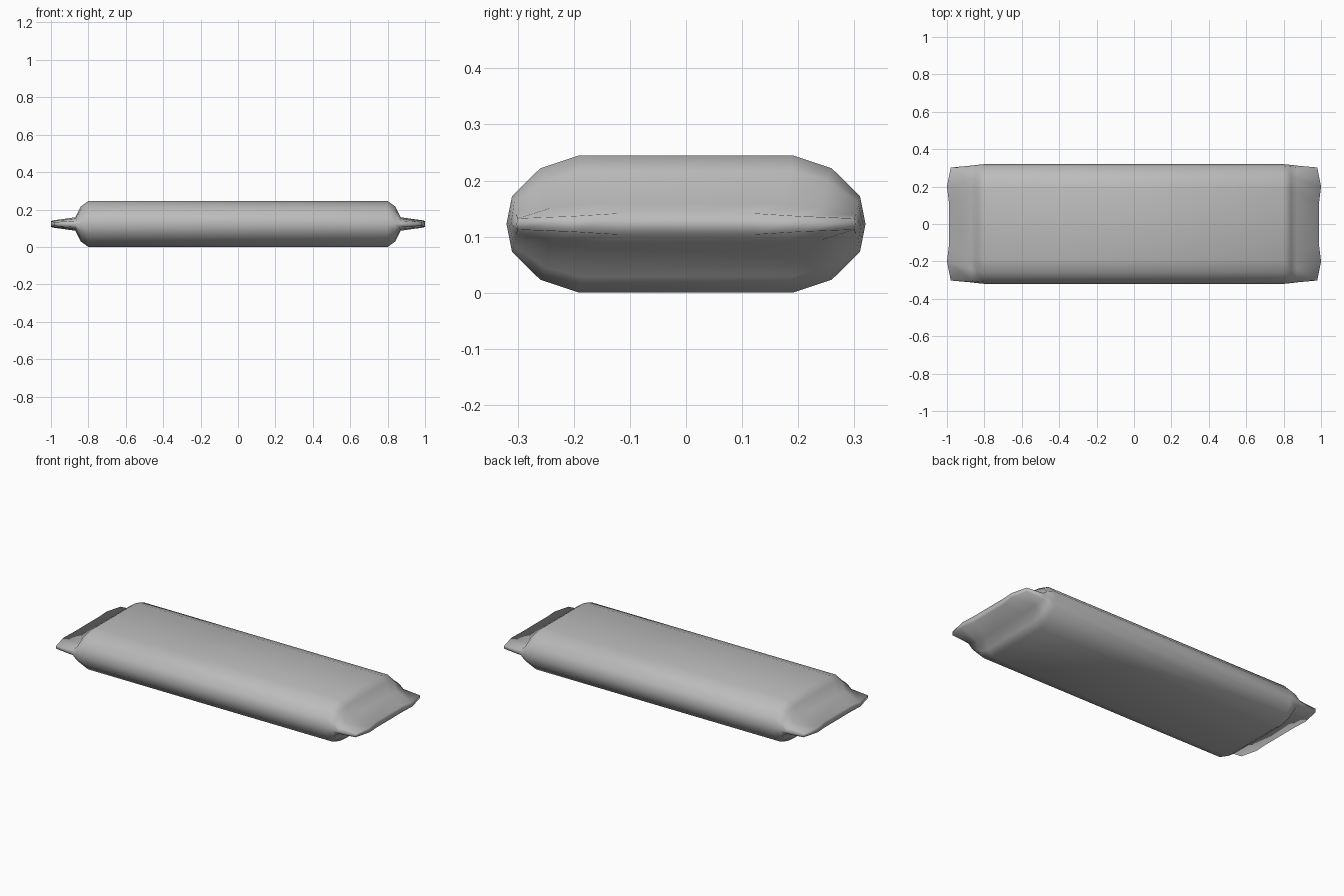
import bpy
import bmesh

cube = bpy.data.objects.get("Cube")
if cube:
    bpy.data.objects.remove(cube, do_unlink=True)

MID = 0.1225  # height of the seam plane

# Quarter sections from body to sealed tip: (x, y, height above seam), side to centre
SECTIONS = [
    [(0.80, 0.32, 0), (0.80, 0.31, 0.05), (0.80, 0.26, 0.099), (0.80, 0.19, MID)],
    [(0.84, 0.316, 0), (0.84, 0.306, 0.04), (0.84, 0.25, 0.078), (0.84, 0.185, 0.094)],
    [(0.87, 0.312, 0), (0.87, 0.303, 0.017), (0.87, 0.24, 0.029), (0.87, 0.17, 0.036)],
    [(0.98, 0.302, 0), (0.98, 0.30, 0.01), (1.0, 0.20, 0.014), (0.99, 0.12, 0.019)],
]


def full_ring(bm, quarter, end):
    """Mirror a quarter section into a closed ring at one end."""
    top = quarter + [(x, -y, h) for x, y, h in reversed(quarter)]
    bottom = [(x, y, -h) for x, y, h in reversed(top[1:-1])]
    return [bm.verts.new((end * x, y, MID + h)) for x, y, h in top + bottom]


bm = bmesh.new()
rings = [full_ring(bm, q, -1) for q in reversed(SECTIONS)]
rings += [full_ring(bm, q, 1) for q in SECTIONS]

# Skin the pouch
count = len(rings[0])
for a, b in zip(rings, rings[1:]):
    for i in range(count):
        j = (i + 1) % count
        bm.faces.new((a[i], a[j], b[j], b[i]))

# Close the thin sealed ends with strips from top edge to bottom edge
for ring in (rings[0], rings[-1]):
    half = count // 2
    bm.faces.new((ring[0], ring[1], ring[-1]))
    bm.faces.new((ring[half], ring[half + 1], ring[half - 1]))
    for i in range(1, half - 1):
        bm.faces.new((ring[i], ring[i + 1], ring[-i - 1], ring[-i]))

bmesh.ops.recalc_face_normals(bm, faces=bm.faces)
for face in bm.faces:
    face.smooth = True

mesh = bpy.data.meshes.new("wrapper_pouch")
bm.to_mesh(mesh)
bm.free()
pouch = bpy.data.objects.new("wrapper_pouch", mesh)
bpy.context.collection.objects.link(pouch)

# Plain grey film
grey = bpy.data.materials.new("grey_film")
grey.use_nodes = True
colour = (0.5, 0.5, 0.5, 1)
grey.diffuse_color = colour
grey.node_tree.nodes["Principled BSDF"].inputs["Base Color"].default_value = colour
mesh.materials.append(grey)
